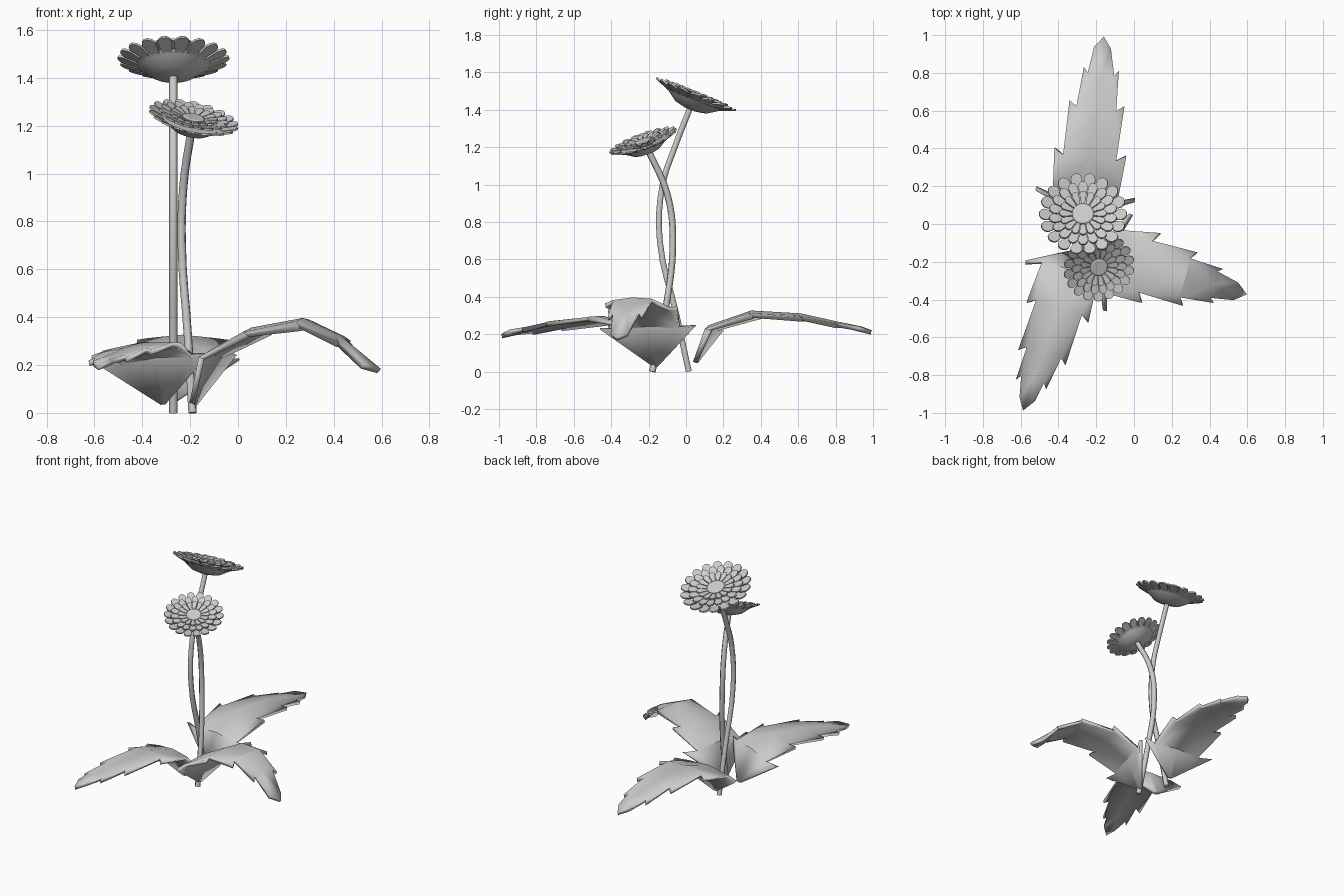
import bpy, bmesh, math
from mathutils import Vector, Matrix

cube = bpy.data.objects.get("Cube")
if cube:
    bpy.data.objects.remove(cube)

GREY = (0.6, 0.6, 0.6, 1)
mat = bpy.data.materials.new("plain_grey")
mat.use_nodes = True
mat.diffuse_color = GREY
mat.node_tree.nodes["Principled BSDF"].inputs["Base Color"].default_value = GREY


def add_object(name, bm, thickness=0):
    bmesh.ops.recalc_face_normals(bm, faces=bm.faces)
    mesh = bpy.data.meshes.new(name)
    bm.to_mesh(mesh)
    bm.free()
    mesh.materials.append(mat)
    ob = bpy.data.objects.new(name, mesh)
    bpy.context.collection.objects.link(ob)
    if thickness:
        mod = ob.modifiers.new("thickness", "SOLIDIFY")
        mod.thickness = thickness
        mod.offset = 0
    return ob


def smooth(ob, angle=35):
    bpy.ops.object.select_all(action="DESELECT")
    ob.select_set(True)
    bpy.context.view_layer.objects.active = ob
    bpy.ops.object.shade_smooth_by_angle(angle=math.radians(angle))


# Stems: six-sided tubes along smooth paths
def stem(name, path):
    curve = bpy.data.curves.new(name, "CURVE")
    curve.dimensions = "3D"
    curve.bevel_depth = 0.018
    curve.bevel_resolution = 1
    curve.use_fill_caps = True
    curve.resolution_u = 4
    spline = curve.splines.new("BEZIER")
    spline.bezier_points.add(len(path) - 1)
    for point, co in zip(spline.bezier_points, path):
        point.co = co
        point.handle_left_type = point.handle_right_type = "AUTO"
    curve.materials.append(mat)
    ob = bpy.data.objects.new(name, curve)
    bpy.context.collection.objects.link(ob)


stem("tall_stem", [(-0.27, 0.015, 0), (-0.27, -0.05, 0.3), (-0.27, -0.14, 0.7),
                   (-0.27, -0.125, 1.0), (-0.27, -0.06, 1.2), (-0.27, 0.03, 1.43)])
stem("short_stem", [(-0.19, -0.18, 0), (-0.21, -0.11, 0.33), (-0.235, -0.07, 0.7),
                    (-0.228, -0.1, 0.95), (-0.195, -0.2, 1.18)])


# Flower heads: a shallow cup, three rings of rounded petals and a centre button
def ring(bm, radius, z, sides=18):
    return [bm.verts.new((radius * math.cos(math.tau * i / sides),
                          radius * math.sin(math.tau * i / sides), z)) for i in range(sides)]


def lathe(profile):
    bm = bmesh.new()
    rings = [ring(bm, r, z) for r, z in profile]
    for a, b in zip(rings, rings[1:]):
        for i in range(len(a)):
            j = (i + 1) % len(a)
            bm.faces.new((a[i], a[j], b[j], b[i]))
    bm.faces.new(rings[0])
    bm.faces.new(rings[-1])
    return bm


def petals(count, inner, outer, z_in, z_out, width, turn):
    bm = bmesh.new()
    half = [(0, 0.3), (0.6, 0.85), (0.8, 1), (0.93, 0.75), (1, 0.3)]
    outline = half + [(t, -w) for t, w in reversed(half)]
    for k in range(count):
        spin = Matrix.Rotation(math.tau * (k + turn) / count, 3, "Z")
        verts = [bm.verts.new(spin @ Vector((inner + (outer - inner) * t, w * width / 2,
                                             z_in + (z_out - z_in) * t))) for t, w in outline]
        bm.faces.new(verts)
    return bm


def flower(name, centre, normal, scale):
    place = (Matrix.Translation(centre) @ Vector(normal).to_track_quat("Z", "Y").to_matrix().to_4x4()
             @ Matrix.Scale(scale, 4))
    cup = add_object(name + "_cup", lathe([(0.03, -0.09), (0.09, -0.078), (0.135, -0.048),
                                           (0.165, -0.026), (0.1, -0.022)]))
    smooth(cup)
    button = add_object(name + "_button", lathe([(0.058, -0.04), (0.058, 0), (0.05, 0.005)]))
    layers = [("outer", 18, 0.1, 0.232, -0.05, 0.0, 0.062, 0),
              ("middle", 18, 0.06, 0.18, -0.025, 0.008, 0.05, 0.5),
              ("inner", 16, 0.045, 0.125, -0.012, 0.01, 0.038, 0)]
    parts = [cup, button]
    for label, *shape in layers:
        parts.append(add_object(f"{name}_{label}_petals", petals(*shape), 0.01))
    for ob in parts:
        ob.matrix_world = place


flower("tall_flower", (-0.27, 0.055, 1.485), (0, 0.377, 0.926), 1)
flower("short_flower", (-0.185, -0.23, 1.235), (0.2, -0.33, 0.92), 0.82)


# Leaves: a bent midrib with forward-pointing teeth on both edges
def leaf(name, midrib, scale, tilt=0):
    bm = bmesh.new()
    points = [Vector(p) for p in midrib]
    flat = points[-1] - points[0]
    flat.z = 0
    flat.normalize()
    side = Vector((-flat.y, flat.x, tilt))
    tooth_width = [0, 0.265, 0.19, 0.145, 0.092]
    notch_width = [0.012, 0.17, 0.14, 0.105, 0.07]

    def edge(i, width, sign, forward):
        w = width * scale
        ahead = (points[i + 1] - points[i]).normalized()
        return bm.verts.new(points[i] + side * sign * w + ahead * forward
                            - Vector((0, 0, 0.1 * w)))

    ribs = [bm.verts.new(p) for p in points]
    last = len(points) - 1
    for sign in (1, -1):
        notch = edge(0, notch_width[0], sign, 0)
        for i in range(1, last):
            tooth = edge(i, tooth_width[i], sign, 0.03)
            new_notch = edge(i, notch_width[i], sign, 0)
            bm.faces.new((ribs[i - 1], notch, tooth, new_notch, ribs[i]))
            notch = new_notch
        shoulder = bm.verts.new(points[-1] - flat * 0.06 + side * sign * 0.045 * scale
                                + Vector((0, 0, 0.02)))
        bm.faces.new((ribs[-2], notch, shoulder, ribs[-1]))
    smooth(add_object(name, bm, 0.024), 25)


leaf("back_leaf", [(-0.27, 0.05, 0.05), (-0.26, 0.13, 0.24), (-0.235, 0.35, 0.315),
                   (-0.2, 0.61, 0.3), (-0.175, 0.79, 0.26), (-0.16, 0.99, 0.21)], 1)
leaf("front_leaf", [(-0.31, -0.15, 0.04), (-0.34, -0.25, 0.24), (-0.395, -0.44, 0.285),
                    (-0.475, -0.68, 0.26), (-0.535, -0.82, 0.23), (-0.585, -0.985, 0.19)], 0.9, 0.1)
leaf("left_leaf", [(-0.19, -0.16, 0.03), (-0.11, -0.2, 0.25), (0.06, -0.225, 0.345),
                   (0.27, -0.285, 0.385), (0.42, -0.32, 0.315), (0.59, -0.37, 0.175)], 1, 0.03)
